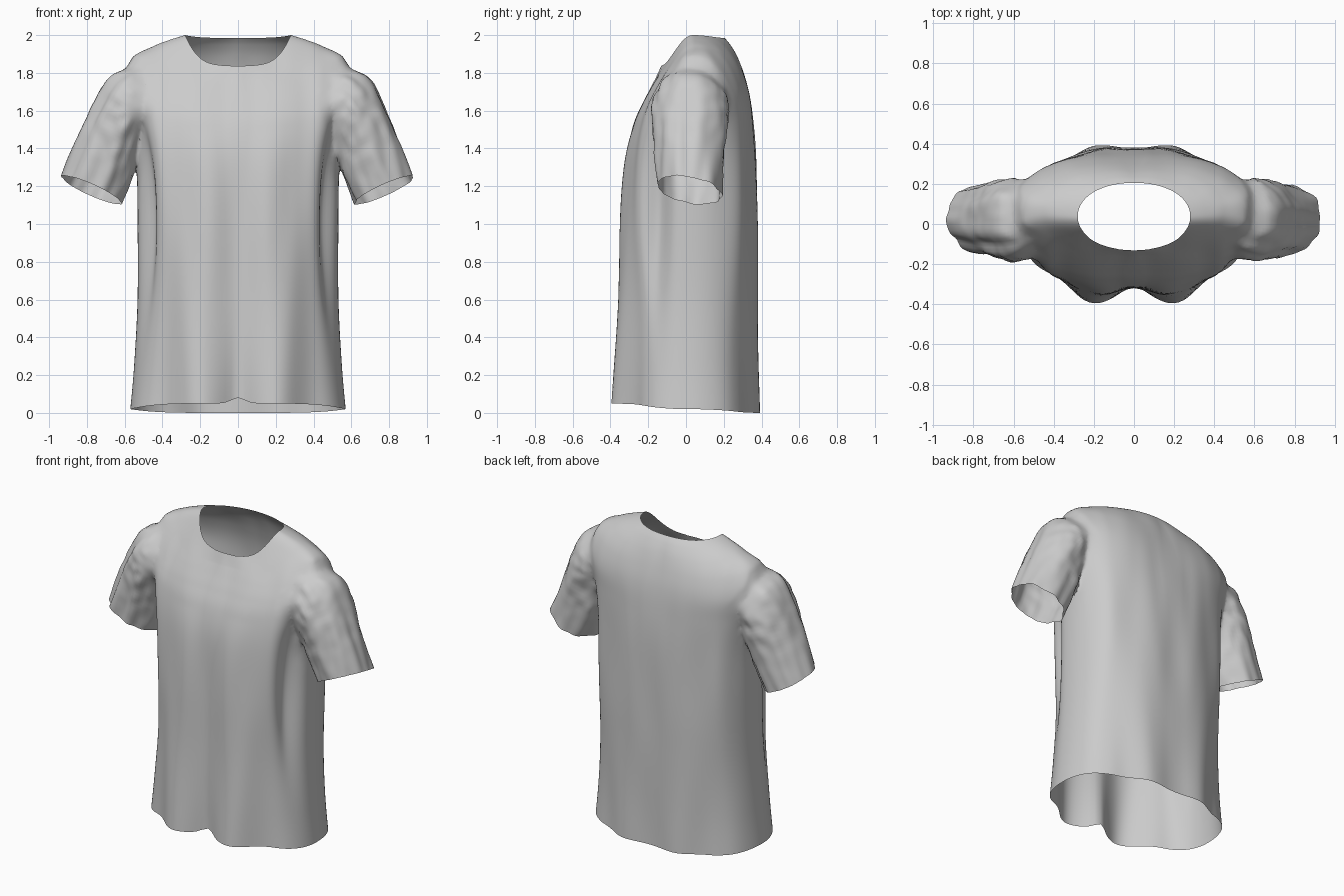
import bpy, bmesh
from math import sin, cos, pi, exp, copysign
from mathutils import Vector, noise

cube = bpy.data.objects.get("Cube")
if cube:
    bpy.data.objects.remove(cube, do_unlink=True)

cloth = bpy.data.materials.new("light_grey_cloth")
GREY = (0.6, 0.6, 0.6, 1)
cloth.diffuse_color = GREY
cloth.use_nodes = True
cloth.node_tree.nodes["Principled BSDF"].inputs["Base Color"].default_value = GREY

CLOTH, SLEEVE, OPENING = 0, 1, 2    # face tags, all the same cloth


def spline(rows, steps):
    """Smooth interpolation through rows of values, with a 0..1 position."""
    last = len(rows) - 1
    for k in range(last * steps + 1):
        i = min(k // steps, last - 1)
        u = k / steps - i
        a, b = rows[max(i - 1, 0)], rows[i]
        c, d = rows[i + 1], rows[min(i + 2, last)]
        yield k / (last * steps), [
            q + 0.5 * u * (r - p + u * (2 * p - 5 * q + 4 * r - s + u * (3 * (q - r) + s - p)))
            for p, q, r, s in zip(a, b, c, d)]


def loft(name, rings, tag):
    """Closed tube through rings of points; the end caps are tagged as openings."""
    bm = bmesh.new()
    loops = [[bm.verts.new(p) for p in ring] for ring in rings]
    n = len(loops[0])
    for a, b in zip(loops, loops[1:]):
        for i in range(n):
            j = (i + 1) % n
            bm.faces.new((a[i], a[j], b[j], b[i])).material_index = tag
    for loop in (loops[0], loops[-1]):
        hub = bm.verts.new(sum((v.co for v in loop), Vector()) / n)
        for i in range(n):
            bm.faces.new((loop[i], loop[(i + 1) % n], hub)).material_index = OPENING
    bmesh.ops.recalc_face_normals(bm, faces=bm.faces)
    mesh = bpy.data.meshes.new(name)
    bm.to_mesh(mesh)
    bm.free()
    for _ in range(3):
        mesh.materials.append(cloth)
    obj = bpy.data.objects.new(name, mesh)
    bpy.context.collection.objects.link(obj)
    return obj


def bump(x, centre, width):
    return exp(-((x - centre) / width) ** 2)


# Body rings, hem to neck: half width, front y, back y, front z, side z, back z
BODY = [
    (.57, -.365, .39, .05, .02, 0),
    (.55, -.36, .387, .27, .25, .24),
    (.532, -.35, .385, .6, .6, .6),
    (.532, -.34, .38, 1, 1, 1),
    (.54, -.32, .372, 1.33, 1.33, 1.33),
    (.57, -.28, .355, 1.52, 1.55, 1.55),
    (.61, -.235, .335, 1.63, 1.74, 1.69),
    (.565, -.195, .305, 1.71, 1.875, 1.8),
    (.45, -.165, .27, 1.77, 1.94, 1.89),
    (.36, -.145, .235, 1.81, 1.975, 1.95),
    (.28, -.13, .205, 1.84, 2, 1.985),
]


def body_ring(t, row, n=144):
    hw, yf, yb, zf, zs, zb = row
    power = 2 / (2.3 - 0.2 * t + 0.5 * bump(t, 0.55, 0.2))
    points = []
    for i in range(n):
        a = 2 * pi * i / n
        c, s = cos(a), sin(a)
        x = hw * copysign(abs(c) ** power, c)
        side = copysign(abs(s) ** power, s)
        mid = (yf + yb) / 2
        y = mid + side * (yb - yf) / 2
        z = zs + ((zf if s < 0 else zb) - zs) * (1 - c ** 4)
        # Hanging folds fade out towards the chest
        drape = max(0, 1 - z / 1.5)
        front, back = max(0, -side), max(0, side)
        y += 0.058 * drape * front * cos(2 * pi * x / 0.42) * bump(x, 0, 0.6)
        y -= 0.012 * drape * back * cos(2 * pi * x / 0.36)
        # Pleat below each armhole and the lifted middle of the hem
        pleat = bump(z, 1.05, 0.5)
        x *= 1 - 0.12 * pleat * bump(s, -0.4, 0.17)
        y -= 0.03 * pleat * bump(s, -0.68, 0.18) - 0.02 * pleat * bump(s, 0.6, 0.2)
        z += 0.03 * front * bump(x, 0, 0.05) * bump(z, 0.05, 0.15)
        # Soft diagonal creases
        calm = min(1, (1 - t) * 5)
        y += 0.014 * calm * noise.noise(Vector((abs(x) * 7, side * 2, z * 1.3)))
        points.append((x, y, z))
    return points


# Sleeve rings, cuff to shoulder: centre x, centre z, radius, depth, outward x, outward z
SLEEVE_ROWS = [
    (.775, 1.18, .17, .168, .91, .41),
    (.70, 1.36, .175, .182, .91, .41),
    (.62, 1.55, .17, .2, .9, .43),
    (.54, 1.66, .185, .195, .77, .64),
    (.45, 1.70, .165, .15, .55, .83),
    (.36, 1.70, .12, .1, .3, .95),
]


def sleeve_ring(t, row, sign, n=64):
    cx, cz, r, depth, dx, dz = row
    points = []
    for i in range(n):
        a = 2 * pi * i / n
        c, s = cos(a), sin(a)
        # Lengthwise folds, with tighter bunching under the arm
        fold = noise.noise(Vector((c * 2.6, s * 2.6, t * 3 + sign)))
        bunch = noise.noise(Vector((c * 3, s * 3 + sign, t * 14)))
        k = 1 + 0.1 * fold + 0.07 * bunch * bump(t, 0.4, 0.25) * (1 - 0.6 * c)
        # The cuff is cut higher at the front
        cut = -0.03 * s * max(0, 1 - t * 3)
        points.append((sign * (cx + dx * r * c * k - dz * cut),
                       0.02 + depth * s * k,
                       cz + dz * r * c * k + dx * cut))
    return points


shirt = loft("shirt", [body_ring(t, row) for t, row in spline(BODY, 8)], CLOTH)
sleeves = [loft(name, [sleeve_ring(t, row, sign) for t, row in spline(SLEEVE_ROWS, 9)], SLEEVE)
           for name, sign in (("left_sleeve", 1), ("right_sleeve", -1))]

# Join the sleeves to the body
for sleeve in sleeves:
    mod = shirt.modifiers.new("join_" + sleeve.name, "BOOLEAN")
    mod.operation = "UNION"
    mod.solver = "EXACT"
    mod.object = sleeve
bpy.context.view_layer.update()
graph = bpy.context.evaluated_depsgraph_get()
joined = bpy.data.meshes.new_from_object(shirt.evaluated_get(graph))
shirt.modifiers.clear()
shirt.data = joined
for sleeve in sleeves:
    bpy.data.objects.remove(sleeve, do_unlink=True)

# Open the neck, hem and cuffs, then soften the armhole joins
bm = bmesh.new()
bm.from_mesh(joined)
bmesh.ops.delete(bm, geom=[f for f in bm.faces if f.material_index == OPENING], context="FACES")
bmesh.ops.remove_doubles(bm, verts=bm.verts, dist=0.003)
near = {v for v in bm.verts if len({f.material_index for f in v.link_faces}) > 1}
for _ in range(4):
    near |= {e.other_vert(v) for v in near for e in v.link_edges}
near = [v for v in near if not v.is_boundary]
for _ in range(12):
    bmesh.ops.smooth_vert(bm, verts=near, factor=0.5, use_axis_x=True, use_axis_y=True, use_axis_z=True)
for f in bm.faces:
    f.material_index = CLOTH
bm.to_mesh(joined)
bm.free()
joined.materials.clear()
joined.materials.append(cloth)

bpy.ops.object.select_all(action="DESELECT")
shirt.select_set(True)
bpy.context.view_layer.objects.active = shirt
bpy.ops.object.shade_smooth_by_angle(angle=1.2)
